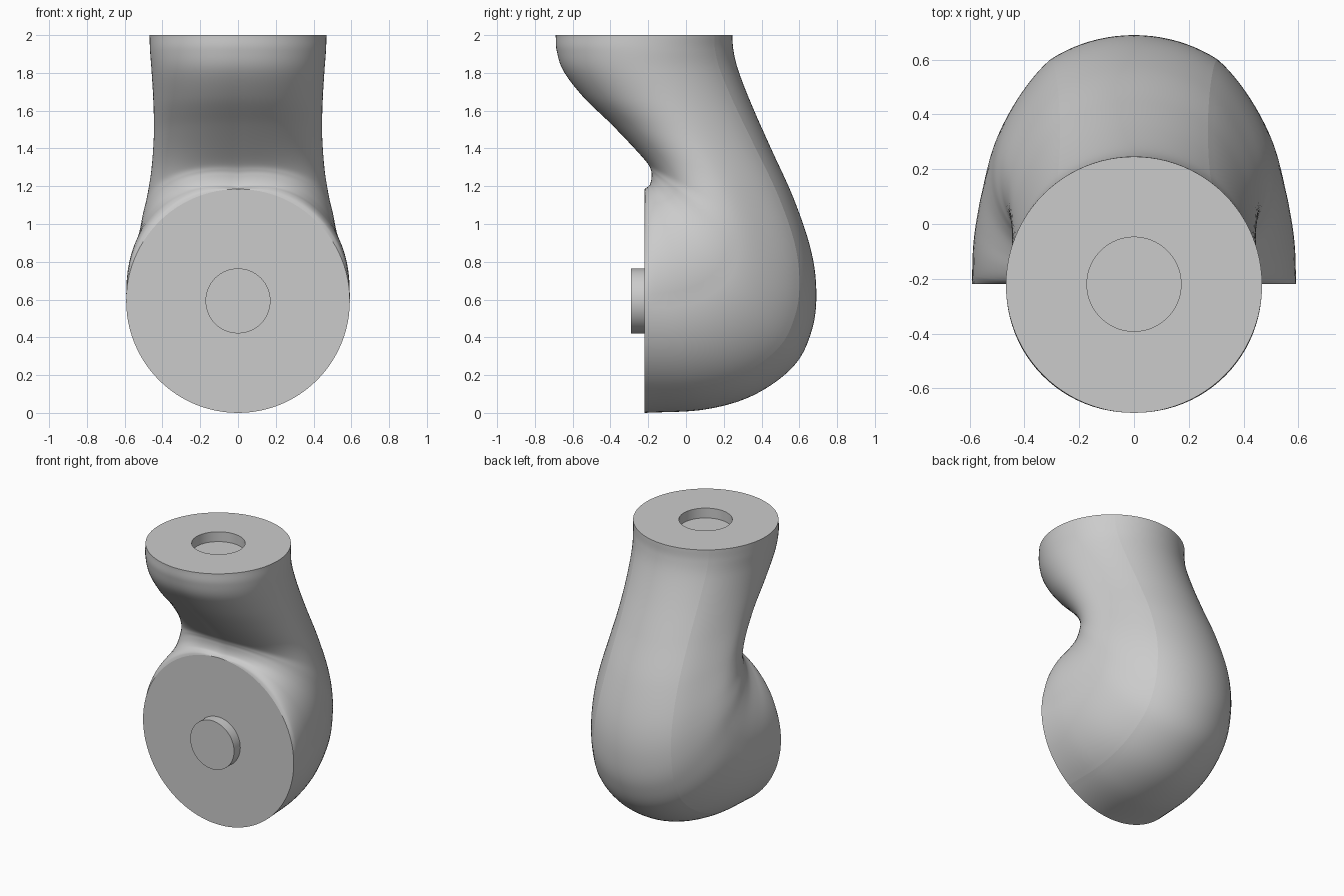
import bpy
import bmesh
import math
from mathutils import Vector, Matrix

cube = bpy.data.objects.get("Cube")
if cube:
    bpy.data.objects.remove(cube)

grey = bpy.data.materials.new("light grey")
grey.use_nodes = True
grey.diffuse_color = (0.6, 0.6, 0.6, 1)
grey.node_tree.nodes["Principled BSDF"].inputs["Base Color"].default_value = (0.6, 0.6, 0.6, 1)

AXIS_Y, DISC_Z, PEG_R, PEG_LEN = -0.22, 0.593, 0.172, 0.07
SIDES, STEPS = 96, 8
CREASE = 10  # ring index of the soft ridge on either side of the back

# Cross-sections: inner y, inner z, outer y, outer z, half width
SECTIONS = [Vector(s) for s in (
    (-0.22, 1.185, -0.22, 0.0, 0.592),
    (-0.205, 1.187, 0.1, 0.018, 0.58),
    (-0.188, 1.197, 0.36, 0.095, 0.56),
    (-0.178, 1.22, 0.572, 0.25, 0.535),
    (-0.175, 1.25, 0.667, 0.44, 0.515),
    (-0.179, 1.28, 0.69, 0.64, 0.5),
    (-0.2, 1.32, 0.662, 0.86, 0.478),
    (-0.27, 1.4, 0.572, 1.13, 0.455),
    (-0.395, 1.53, 0.45, 1.4, 0.443),
    (-0.54, 1.67, 0.348, 1.63, 0.447),
    (-0.648, 1.81, 0.278, 1.81, 0.457),
    (-0.685, 1.92, 0.251, 1.92, 0.466),
    (-0.69, 2.0, 0.246, 2.0, 0.468))]


def spline(points, steps):
    """Smooth curve through all the points."""
    ends = [2 * points[0] - points[1]] + points + [2 * points[-1] - points[-2]]
    for i in range(len(points) - 1):
        a, b, c, d = ends[i:i + 4]
        for k in range(steps):
            t = k / steps
            yield (b + (c - a) * t / 2 + (a * 2 - b * 5 + c * 4 - d) * t * t / 2
                   + (b * 3 - a - c * 3 + d) * t ** 3 / 2)
    yield points[-1]


def ring(bm, s, flatten=0, fullness=0):
    """Elliptical ring, flattened beside the back ridge and fuller on the inner side."""
    inner, outer = Vector((0, s[0], s[1])), Vector((0, s[2], s[3]))
    centre, half = (inner + outer) / 2, (outer - inner) / 2
    verts = []
    for i in range(SIDES):
        step = min(i, SIDES - i)
        a = math.tau * i / SIDES
        u = (step - CREASE) / (SIDES / 4 - CREASE)
        scale = 1
        if 0 < u < 1:
            scale -= flatten * math.sin(math.pi * u)
        elif u >= 1:
            scale += fullness * abs(math.sin(2 * a))
        verts.append(bm.verts.new(centre + scale * (half * math.cos(a)
                                  + Vector((s[4] * math.sin(a), 0, 0)))))
    return verts


def finish(bm, name):
    bmesh.ops.recalc_face_normals(bm, faces=bm.faces)
    mesh = bpy.data.meshes.new(name)
    bm.to_mesh(mesh)
    bm.free()
    mesh.materials.append(grey)
    obj = bpy.data.objects.new(name, mesh)
    bpy.context.collection.objects.link(obj)
    return obj


# Curved elbow body, lofted from the front disc to the top disc with its socket
bm = bmesh.new()
curve = list(spline(SECTIONS, STEPS))
last = len(curve) - 1
rings = []
for i, section in enumerate(curve):
    t = i / last
    rings.append(ring(bm, section, 0.05 * math.sin(math.pi * t) ** 2,
                      0.1 * math.sin(math.pi * math.sqrt(t))))
for z in (2.0, 2.0 - PEG_LEN):
    rings.append(ring(bm, (AXIS_Y - PEG_R, z, AXIS_Y + PEG_R, z, PEG_R)))
for lower, upper in zip(rings, rings[1:]):
    for i in range(SIDES):
        j = (i + 1) % SIDES
        bm.faces.new((lower[i], lower[j], upper[j], upper[i]))
bm.faces.new(rings[0])
bm.faces.new(rings[-1])
for face in bm.faces:
    face.smooth = True

# Crisp rims and the two ridges running up the back
for loop in [rings[0]] + rings[last:]:
    for i in range(SIDES):
        bm.edges.get((loop[i - 1], loop[i])).smooth = False
for lower, upper in zip(rings[:last], rings[1:]):
    for i in (CREASE, SIDES - CREASE):
        bm.edges.get((lower[i], upper[i])).smooth = False
finish(bm, "elbow_body")

# Round peg on the front disc
bm = bmesh.new()
place = Matrix.Translation((0, AXIS_Y - PEG_LEN / 2 + 0.005, DISC_Z)) @ Matrix.Rotation(math.pi / 2, 4, "X")
bmesh.ops.create_cone(bm, cap_ends=True, segments=64, radius1=PEG_R, radius2=PEG_R,
                      depth=PEG_LEN + 0.01, matrix=place)
peg = finish(bm, "front_peg")
bpy.ops.object.select_all(action="DESELECT")
peg.select_set(True)
bpy.context.view_layer.objects.active = peg
bpy.ops.object.shade_smooth_by_angle()
